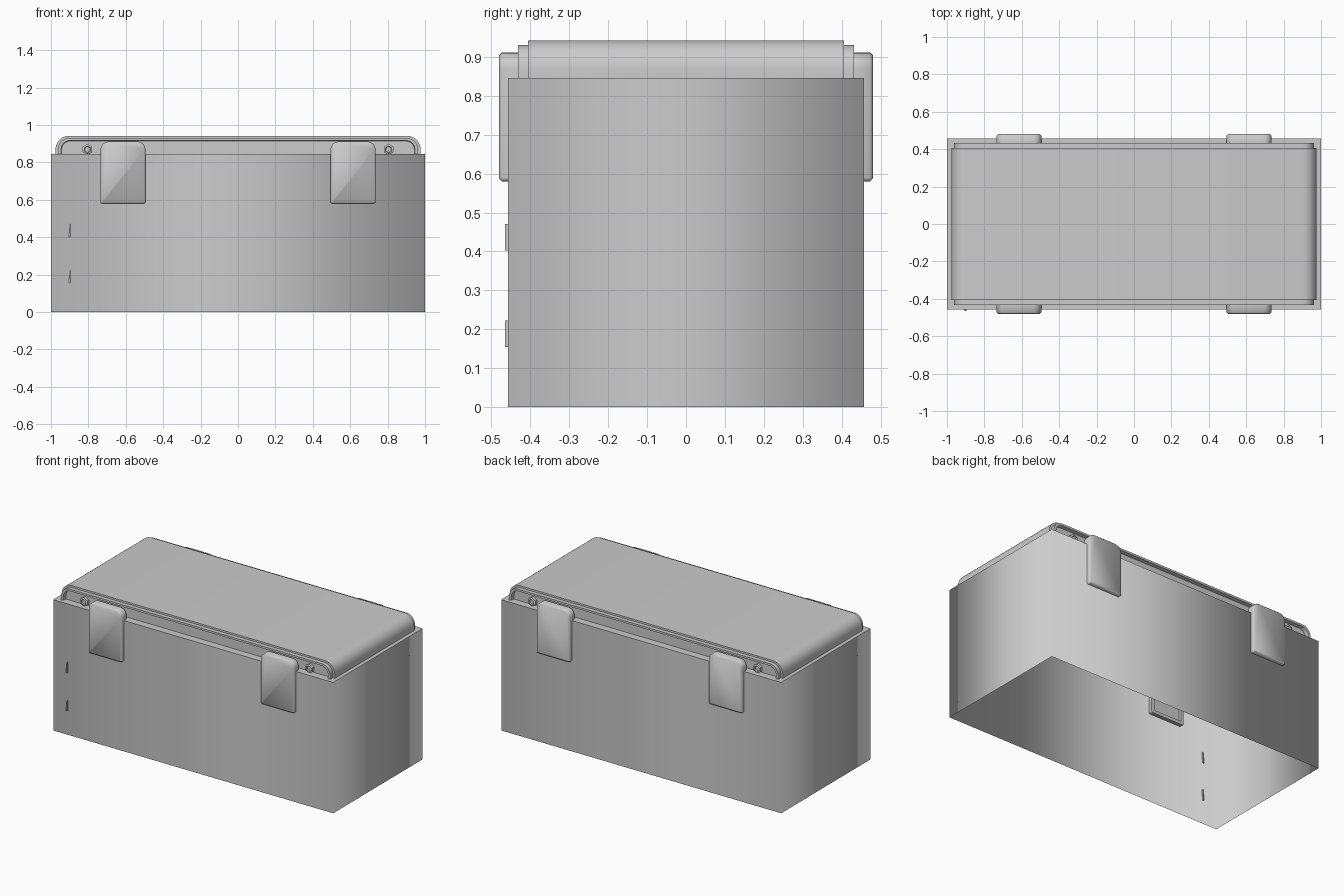
import bpy, bmesh, math

if "Cube" in bpy.data.objects:
    bpy.data.objects.remove(bpy.data.objects["Cube"])


def loft(name, loops, closed=True, cap_first=True, cap_last=True, angle=35):
    """Skin a series of point loops into one object."""
    bm = bmesh.new()
    rows = [[bm.verts.new(p) for p in loop] for loop in loops]
    n = len(rows[0])
    for a, b in zip(rows, rows[1:]):
        for i in range(n if closed else n - 1):
            j = (i + 1) % n
            bm.faces.new((a[i], a[j], b[j], b[i]))
    if cap_first:
        bm.faces.new(rows[0][::-1])
    if cap_last:
        bm.faces.new(rows[-1])
    bmesh.ops.recalc_face_normals(bm, faces=bm.faces)
    me = bpy.data.meshes.new(name)
    bm.to_mesh(me)
    bm.free()
    ob = bpy.data.objects.new(name, me)
    bpy.context.collection.objects.link(ob)
    bpy.ops.object.select_all(action='DESELECT')
    ob.select_set(True)
    bpy.context.view_layer.objects.active = ob
    bpy.ops.object.shade_smooth_by_angle(angle=math.radians(angle))
    return ob


def rounded(cx, hw, z0, z1, y, r_top, r_bot=0.0, steps=6):
    """Upright rectangle in the xz plane with rounded corners."""
    pts = []
    for sx, z, r, a0 in ((1, z0, r_bot, 270), (1, z1, r_top, 0),
                         (-1, z1, r_top, 90), (-1, z0, r_bot, 180)):
        if r == 0:
            pts.append((cx + sx * hw, y, z))
            continue
        zc = z - r if z == z1 else z + r
        for k in range(steps + 1):
            a = math.radians(a0 + 90 * k / steps)
            pts.append((cx + sx * (hw - r) + r * math.cos(a), y, zc + r * math.sin(a)))
    return pts


W, D, H = 1.0, 0.457, 0.845

# Body: softly shaded thin walls, open underneath, with a separate top deck
rim = [(-W, -D), (W, -D), (W, D), (-W, D)]
loft("body_walls", [[(x, y, 0) for x, y in rim], [(x, y, H) for x, y in rim]],
     cap_first=False, cap_last=False, angle=100)
loft("body_deck", [[(-W, -D, H), (W, -D, H)], [(-W, D, H), (W, D, H)]],
     closed=False, cap_first=False, cap_last=False)

# Lid: stepped rounded profile with a recessed panel at each end
half = [(-0.408, 0.943, 0.914, 0.045), (-0.432, 0.946, 0.917, 0.048),
        (-0.432, 0.962, 0.930, 0.060), (-0.406, 0.962, 0.930, 0.060),
        (-0.406, 0.976, 0.942, 0.072)]
stations = half + [(-y, w, z, r) for y, w, z, r in reversed(half)]
loft("lid", [rounded(0, w, H, z, y, r) for y, w, z, r in stations])

for s, side in ((-1, "front"), (1, "back")):
    for m, hand in ((-1, "left"), (1, "right")):
        # Latch: hollow-backed block with rounded corners
        cx = m * 0.615
        loft(f"latch_{side}_{hand}", [
            rounded(cx, 0.100, 0.60, 0.890, s * 0.452, 0.03, 0.004),
            rounded(cx, 0.100, 0.60, 0.890, s * 0.432, 0.03, 0.004),
            rounded(cx, 0.120, 0.58, 0.911, s * 0.432, 0.042, 0.01),
            rounded(cx, 0.120, 0.58, 0.911, s * 0.473, 0.042, 0.01),
            rounded(cx, 0.113, 0.587, 0.904, s * 0.480, 0.036, 0.006)], angle=50)
        # Hex bolt in the lid recess
        bolt = [[(m * 0.805 + r * math.sin(k * math.pi / 3), s * y,
                  0.869 + r * math.cos(k * math.pi / 3)) for k in range(6)]
                for y, r in ((0.405, 0.029), (0.424, 0.029), (0.428, 0.019), (0.420, 0.016))]
        loft(f"bolt_{side}_{hand}", bolt)

# Two small tapered hinge tabs on the front wall
for i, z in enumerate((0.155, 0.402)):
    tab = [(-0.905, z), (-0.896, z), (-0.8945, z + 0.068), (-0.897, z + 0.068)]
    loft(f"front_tab_{i + 1}", [[(x, y, zz) for x, zz in tab] for y in (-0.45, -0.465)])
